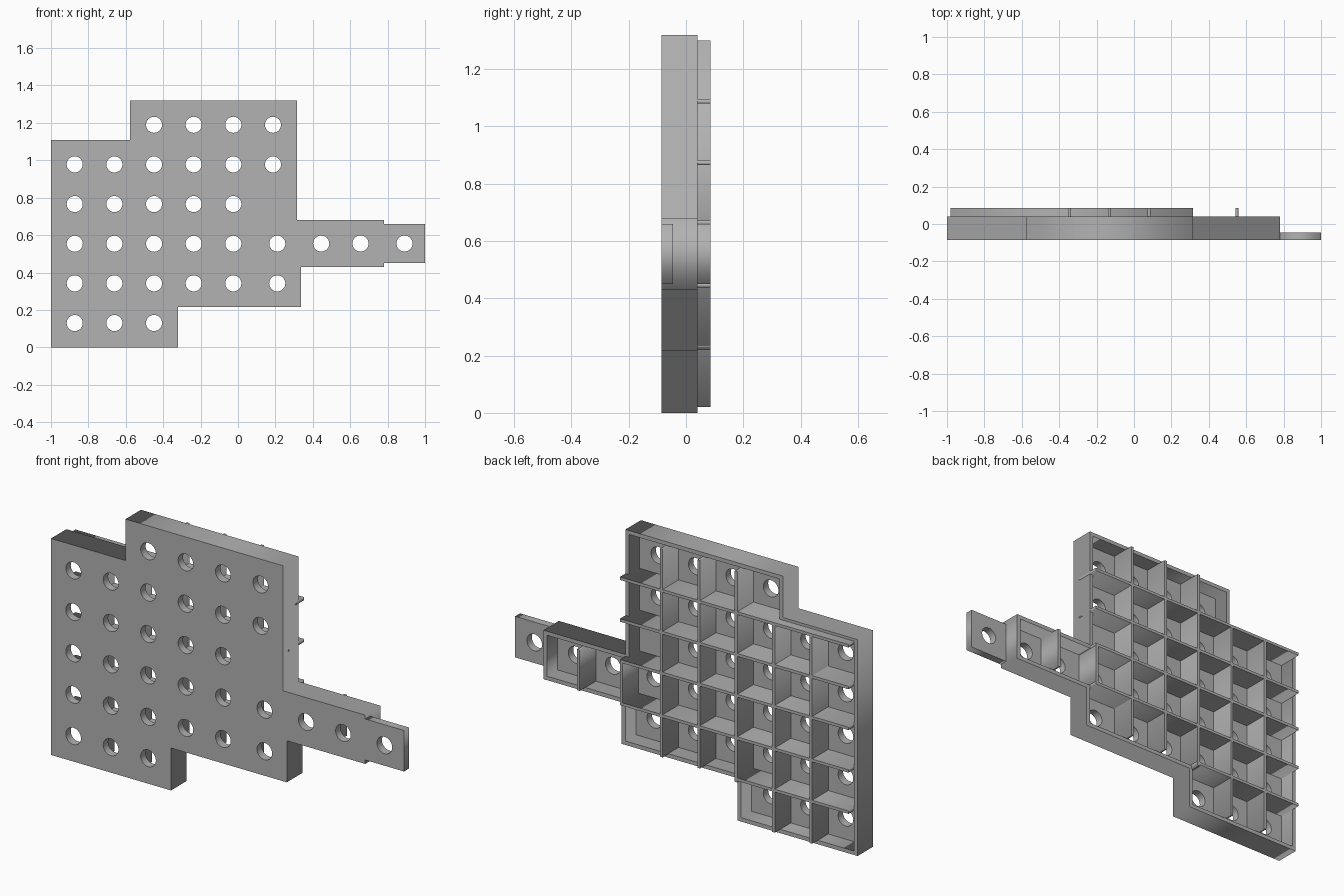
import bpy
from math import sin, cos, tau, pi
from mathutils import Vector

if "Cube" in bpy.data.objects:
    bpy.data.objects.remove(bpy.data.objects["Cube"], do_unlink=True)

grey = bpy.data.materials.new("plain grey")
grey.use_nodes = True
grey.diffuse_color = (0.445, 0.445, 0.445, 1)
grey.node_tree.nodes["Principled BSDF"].inputs["Base Color"].default_value = grey.diffuse_color

FRONT, FLOOR, RIM, RIB = -0.085, -0.045, 0.04, 0.085
PITCH, WALL, RIB_W = 0.212, 0.02, 0.015


def add_object(name, mesh):
    obj = bpy.data.objects.new(name, mesh)
    bpy.context.collection.objects.link(obj)
    mesh.materials.clear()
    mesh.materials.append(grey)
    return obj


def slab(name, loops, y0, y1):
    """Filled x-z outline with holes, extruded from y0 to y1."""
    curve = bpy.data.curves.new(name, "CURVE")
    curve.dimensions = "2D"
    curve.fill_mode = "BOTH"
    curve.extrude = (y1 - y0) / 2
    for loop in loops:
        spline = curve.splines.new("POLY")
        spline.points.add(len(loop) - 1)
        for point, (x, z) in zip(spline.points, loop):
            point.co = (x, z, 0, 1)
        spline.use_cyclic_u = True
    helper = bpy.data.objects.new(name + " curve", curve)
    bpy.context.collection.objects.link(helper)
    bpy.context.view_layer.update()
    graph = bpy.context.evaluated_depsgraph_get()
    mesh = bpy.data.meshes.new_from_object(helper.evaluated_get(graph))
    bpy.data.objects.remove(helper, do_unlink=True)
    obj = add_object(name, mesh)
    obj.rotation_euler.x = pi / 2
    obj.location.y = (y0 + y1) / 2
    return obj


def rect(x0, x1, z0, z1):
    return [(x0, z0), (x1, z0), (x1, z1), (x0, z1)]


def circle(x, z, r=0.043, n=32):
    return [(x + r * cos(tau * i / n), z + r * sin(tau * i / n)) for i in range(n)]


def inset(loop, d):
    """Inset of a counter-clockwise outline with square corners."""
    result = []
    for i, p in enumerate(loop):
        p = Vector(p)
        a = (p - Vector(loop[i - 1])).normalized()
        b = (Vector(loop[(i + 1) % len(loop)]) - p).normalized()
        result.append(tuple(p + d * Vector((-a.y - b.y, a.x + b.x))))
    return result


outline = [(-1, 0), (-0.32, 0), (-0.32, 0.217), (0.336, 0.217), (0.336, 0.43),
           (0.78, 0.43), (0.78, 0.68), (0.315, 0.68), (0.315, 1.32),
           (-0.578, 1.32), (-0.578, 1.108), (-1, 1.108)]

# Hole grid: first and last column of each row
spans = [(0, 2), (0, 4), (0, 4), (0, 5), (0, 5), (2, 5)]
holes = [circle(-0.873 + c * PITCH, 0.13 + r * PITCH)
         for r, (first, last) in enumerate(spans) for c in range(first, last + 1)]
holes += [circle(x, z) for x, z in
          [(0.21, 0.342), (0.21, 0.555), (0.445, 0.555), (0.655, 0.555)]]
# The fourth row ends in the shifted hole
holes.remove(circle(-0.873 + 5 * PITCH, 0.13 + 3 * PITCH))

# Face plate, raised rim and thin end tab
slab("face_plate", [outline] + holes, FRONT, FLOOR)
slab("rim", [outline, inset(outline, WALL)], FLOOR, RIM)
slab("end_tab", [rect(0.78, 1, 0.45, 0.66), circle(0.89, 0.555)], FRONT, FLOOR)

# Upright ribs: centre x, bottom, top
uprights = [(-0.767, 0.02, 1.09), (-0.555, 0.02, 1.09), (-0.343, 0.22, 1.3),
            (-0.131, 0.235, 1.3), (0.081, 0.235, 1.3),
            (0.307, 0.445, 0.665), (0.55, 0.45, 0.66)]
for i, (x, z0, z1) in enumerate(uprights):
    slab(f"upright_rib_{i + 1}", [rect(x - RIB_W / 2, x + RIB_W / 2, z0, z1)], FLOOR, RIB)

# Level ribs: centre z, left end, right end
levels = [(0.235, -0.98, -0.335), (0.446, -0.98, 0.315), (0.664, -0.98, 0.315),
          (0.873, -0.98, 0.315), (1.087, -0.98, 0.315)]
for i, (z, x0, x1) in enumerate(levels):
    slab(f"level_rib_{i + 1}", [rect(x0, x1, z - RIB_W / 2, z + RIB_W / 2)], FLOOR, RIB)
